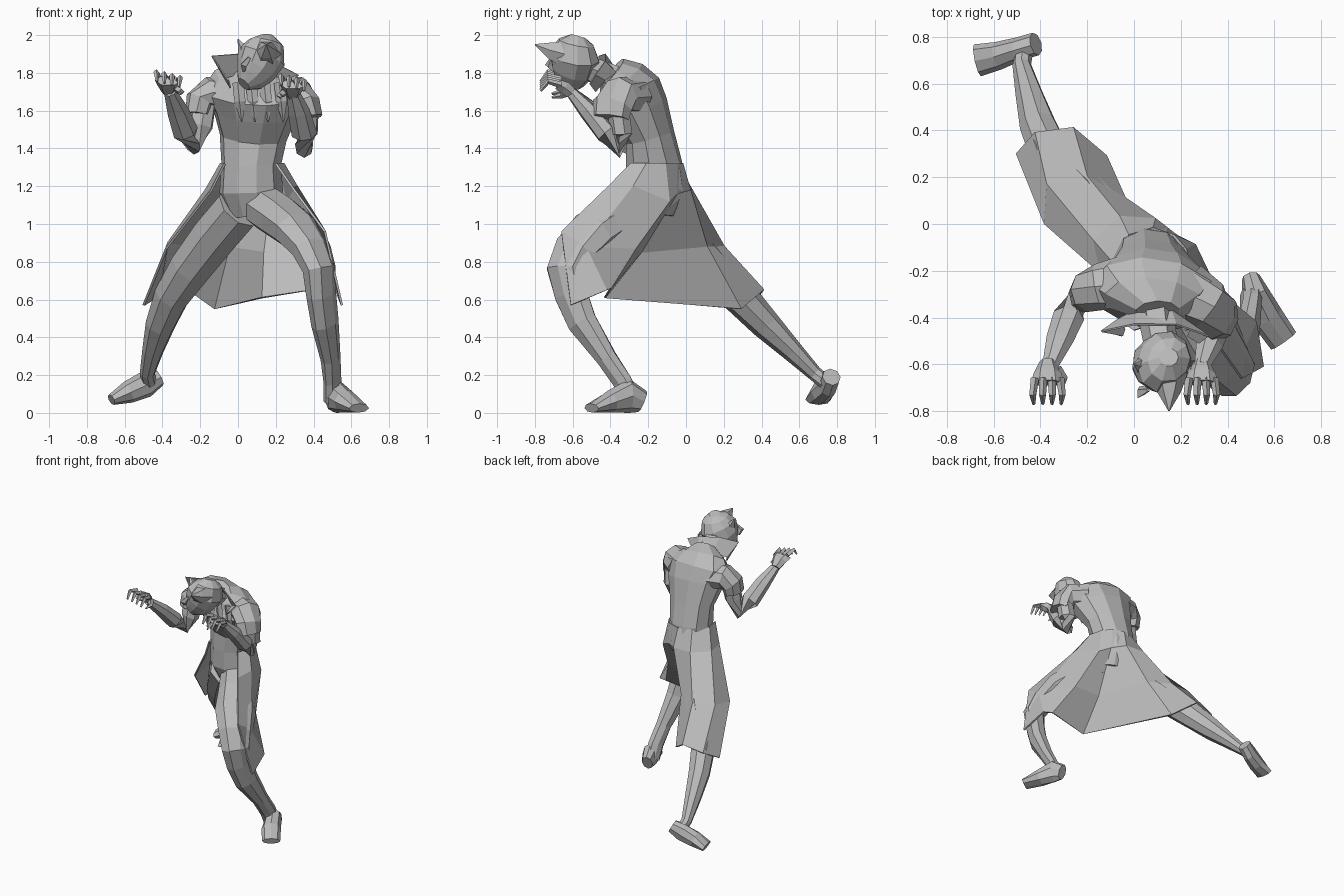
import bpy, bmesh, math
from mathutils import Vector

default_cube = bpy.data.objects.get("Cube")
if default_cube:
    bpy.data.objects.remove(default_cube, do_unlink=True)

CM = 0.01
grey = bpy.data.materials.new("plain grey")
grey.use_nodes = True
shade = (0.5, 0.5, 0.5, 1)
grey.diffuse_color = shade
grey.node_tree.nodes["Principled BSDF"].inputs["Base Color"].default_value = shade


def finish(name, bm):
    """Turn a bmesh into a flat-shaded object."""
    for vert in bm.verts:
        vert.co.z = max(vert.co.z, 0)
    bmesh.ops.recalc_face_normals(bm, faces=bm.faces[:])
    mesh = bpy.data.meshes.new(name)
    bm.to_mesh(mesh)
    bm.free()
    mesh.materials.append(grey)
    obj = bpy.data.objects.new(name, mesh)
    bpy.context.collection.objects.link(obj)
    return obj


def skin(bm, rows, closed):
    """Bridge rows of vertices with quads."""
    for low, high in zip(rows, rows[1:]):
        count = len(low)
        for i in range(count if closed else count - 1):
            j = (i + 1) % count
            bm.faces.new((low[i], low[j], high[j], high[i]))


def tube(name, sections, forward, sides=8):
    """Loft through sections of (x, y, z, half width, half depth) in centimetres."""
    bm = bmesh.new()
    centres = [Vector(s[:3]) * CM for s in sections]
    last = len(centres) - 1
    rings = []
    for k, centre in enumerate(centres):
        tangent = (centres[min(k + 1, last)] - centres[max(k - 1, 0)]).normalized()
        ahead = Vector(forward)
        ahead = (ahead - tangent * ahead.dot(tangent)).normalized()
        across = tangent.cross(ahead)
        width, depth = (r * CM for r in sections[k][3:])
        ring = []
        for i in range(sides):
            angle = math.tau * i / sides
            offset = across * (width * math.cos(angle)) + ahead * (depth * math.sin(angle))
            ring.append(bm.verts.new(centre + offset))
        rings.append(ring)
    skin(bm, rings, True)
    bm.faces.new(rings[0])
    bm.faces.new(rings[-1])
    return finish(name, bm)


def sheet(name, rows, thickness):
    """Open cloth panel through rows of points in centimetres."""
    bm = bmesh.new()
    skin(bm, [[bm.verts.new(Vector(p) * CM) for p in row] for row in rows], False)
    obj = finish(name, bm)
    solid = obj.modifiers.new("thickness", "SOLIDIFY")
    solid.thickness = thickness
    solid.offset = 0
    return obj


FRONT = (-0.15, -1, 0)
HIP_FRONT = (-0.5, -0.85, 0)
FACE = (-0.55, -0.8, 0)
UP = (0, 0, 1)

# Torso from pelvis to collarbone, leaning forward
tube("torso", [
    (8, -16, 104, 12, 10), (7, -16, 117, 17, 16), (7, -17, 132, 16, 15),
    (8, -19, 146, 18, 13), (9, -25, 160, 23, 16), (9, -30, 170, 28, 17),
    (9, -33, 177, 22, 12), (10, -38, 181, 10, 8)], FRONT, sides=10)
tube("neck", [(9, -36, 176, 8, 8), (12, -55, 184, 7, 7)], UP, sides=6)

# Head with its chin tipped down to the right
tube("head", [
    (15, -57, 199.5, 4, 4), (15, -58, 196, 9, 10), (13, -59, 189, 12, 14),
    (9, -60, 182, 11, 12), (6, -62, 177, 8, 9), (3, -64, 174, 4, 4)], FACE, sides=10)
tube("nose", [(6, -71, 188, 1, 1), (3, -72, 184, 2, 3), (3, -70, 181, 1, 1)], FACE, sides=4)
tube("right_ear", [(6, -61, 188, 4, 6), (3, -60, 192, 3, 4), (0, -60, 198, 0.3, 0.3)], FACE, sides=5)
tube("left_ear", [(15, -64, 190, 8, 8), (15, -72, 192, 5, 5), (15, -80, 195, 0.3, 0.3)], UP, sides=6)

# Standing collar, open at the throat
sheet("collar", [
    [(-4, -45, 172), (-7, -41, 177), (2, -36, 180), (16, -37, 180), (25, -43, 176), (23, -48, 170)],
    [(-5, -48, 176), (-14, -46, 189), (0, -43, 190), (18, -43, 186), (32, -48, 179), (28, -51, 174)],
], 0.008)

# Pointed lapel strips hanging on the chest
for i, x in enumerate((0, 7, 14, 22)):
    tube(f"lapel_strip_{i + 1}", [
        (x, -44, 175, 3, 1.5), (x + 1, -44, 165, 3, 1.5), (x + 2, -41, 154, 0.4, 0.4)],
        FRONT, sides=4)

# Short sleeves
tube("right_sleeve", [(-6, -26, 168, 10, 12), (-15, -27, 169, 9, 10),
                      (-20, -29, 165, 8, 9), (-21, -30, 158, 7, 8)], FRONT)
tube("left_sleeve", [(22, -29, 167, 11, 13), (32, -35, 168, 10, 11),
                     (36, -39, 163, 8, 11), (38, -40, 156, 7, 10)], FRONT)

# Bent arms
tube("right_arm", [
    (-18, -29, 166, 7, 6), (-20, -31, 152, 7, 6), (-24, -32, 142, 5.5, 5),
    (-28, -40, 149, 7, 6), (-32, -50, 160, 6, 5), (-36, -61, 170, 3.5, 3)], FRONT, sides=7)
tube("left_arm", [
    (37, -36, 162, 6, 6), (36, -34, 148, 6.5, 6), (35, -35, 141, 6, 5),
    (35, -42, 148, 7, 6), (32, -52, 160, 6, 5), (29, -61, 170, 3.5, 3)], FRONT, sides=7)


def hand(side, x, z):
    """Palm, four curled fingers and a thumb."""
    inward = 1 if side == "right" else -1
    tube(f"{side}_palm", [(x, -59, z - 1, 3.5, 3), (x, -64, z + 3, 6, 4),
                          (x, -68, z + 5, 7, 3)], UP, sides=6)
    for i in range(4):
        spread = (i - 1.5) * inward
        fx = x + spread * 3.6
        top = z + 6 - spread
        tube(f"{side}_finger_{i + 1}", [
            (fx, -66, top, 1.8, 1.8), (fx + spread * 0.6, -73, top + 2, 1.5, 1.5),
            (fx + spread * 0.3, -77, top - 3, 0.7, 0.7)], (0.1, -0.4, 1), sides=4)
    tube(f"{side}_thumb", [
        (x + 4 * inward, -62, z + 1, 2.2, 2.2), (x + 7 * inward, -66, z - 1, 1.7, 1.7),
        (x + 6 * inward, -71, z - 2, 0.6, 0.6)], UP, sides=4)


hand("right", -37, 171)
hand("left", 29, 169)

# Lunging left leg in front, trailing right leg behind
tube("left_leg", [
    (14, -21, 109, 12, 12), (23, -35, 103, 12, 13), (32, -49, 96, 11, 15),
    (39, -59, 86, 9, 13), (43, -64, 76, 8, 11), (44, -61, 63, 7, 10),
    (46, -55, 48, 6.5, 9), (49, -42, 29, 5, 6), (50, -34, 17, 4, 6), (50, -29, 7, 4, 6)], HIP_FRONT)
tube("right_leg", [
    (1, -14, 109, 13, 13), (-12, 0, 94, 13, 12), (-25, 15, 77, 12, 11),
    (-35, 28, 62, 10, 9), (-41, 42, 47, 8, 8), (-45, 56, 33, 5.5, 6),
    (-48, 68, 21, 4, 4), (-47, 74, 16, 4, 4)], HIP_FRONT)

# Feet
tube("left_foot", [
    (50, -23, 6, 4, 6), (52, -30, 9, 6, 9), (57, -40, 6, 7, 6), (64, -50, 2.5, 6.5, 2.5)], UP)
tube("right_foot", [
    (-42, 77, 19, 5, 5), (-49, 75, 15, 5, 7), (-58, 72, 11, 6, 6), (-67, 70, 7, 7, 3)], UP)

# Long coat skirt, open in front, tucked in behind the left thigh:
# waist, hip, mid and hem rows from right to left
sheet("coat_skirt", [
    [(-7, -26, 132), (-9, -16, 132), (-2, -5, 132), (8, -2, 132),
     (17, -5, 132), (22, -11, 132), (24, -21, 132), (20, -29, 132)],
    [(-14, -21, 118), (-17, -7, 118), (-6, 3, 118), (9, 2, 118),
     (18, -5, 116), (26, -9, 112), (31, -28, 120), (29, -42, 119)],
    [(-38, 0, 87), (-37, 17, 90), (-20, 20, 88), (-4, 11, 88),
     (14, -24, 85), (34, -27, 87), (47, -53, 88), (46, -66, 96)],
    [(-50, 30, 57), (-42, 39, 62), (-26, 41, 65), (-12, 29, 55),
     (13, -43, 61), (45, -40, 66), (52, -42, 65), (55, -61, 57)],
], 0.012)
